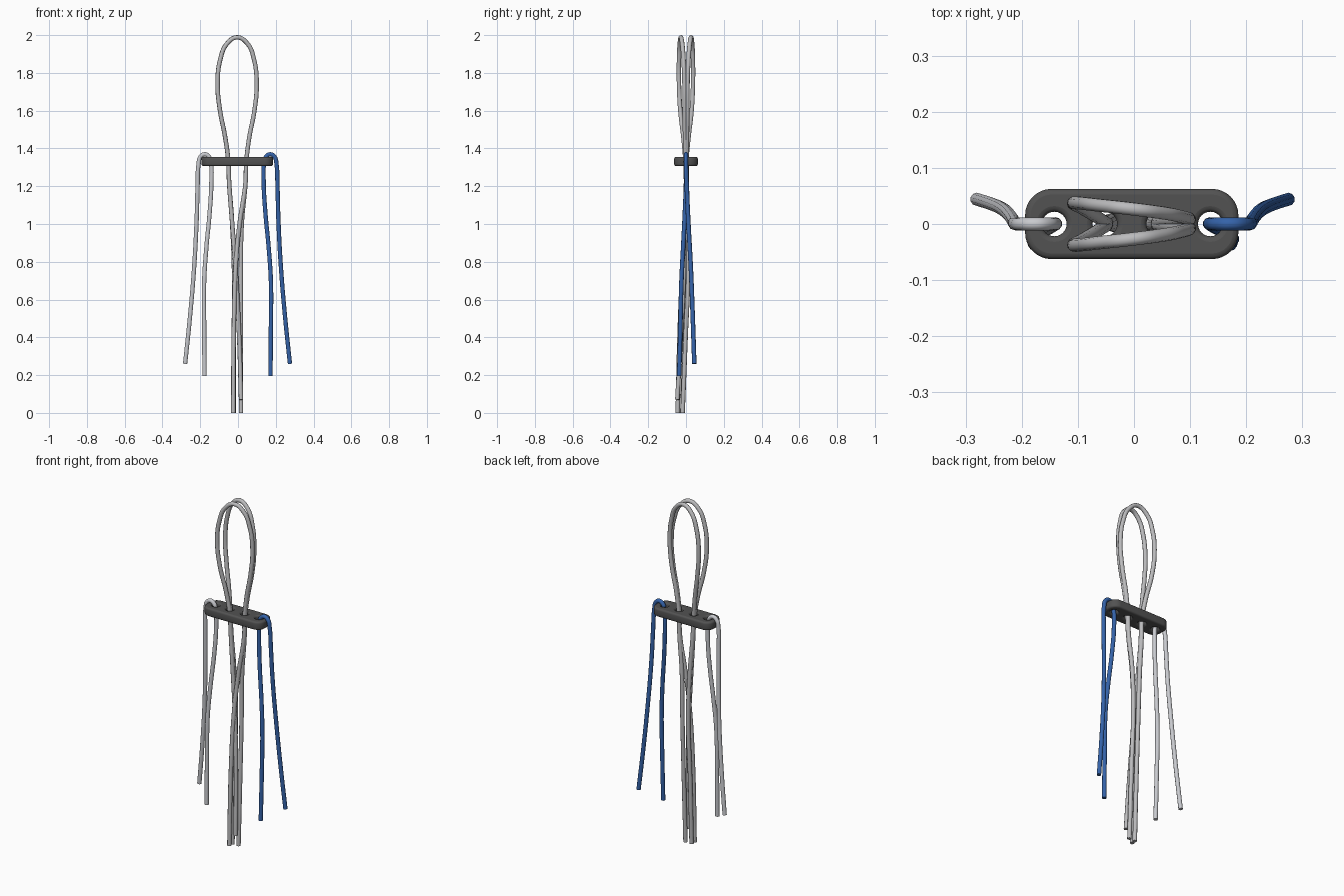
import bpy, math

if "Cube" in bpy.data.objects:
    bpy.data.objects.remove(bpy.data.objects["Cube"])


def material(name, rgb):
    m = bpy.data.materials.new(name)
    m.diffuse_color = (*rgb, 1)
    m.use_nodes = True
    m.node_tree.nodes["Principled BSDF"].inputs["Base Color"].default_value = m.diffuse_color
    return m


WHITE = material("white_cord", (0.58, 0.59, 0.62))
GREY = material("light_grey_cord", (0.50, 0.50, 0.51))
BLUE = material("blue", (0.035, 0.125, 0.40))
DARK = material("dark_grey", (0.085, 0.085, 0.085))


def finish(name, curve, mat):
    """Turn a curve into a mesh object with one colour."""
    curve.materials.append(mat)
    ob = bpy.data.objects.new(name, curve)
    bpy.context.collection.objects.link(ob)
    bpy.context.view_layer.update()
    bpy.ops.object.select_all(action='DESELECT')
    ob.select_set(True)
    bpy.context.view_layer.objects.active = ob
    bpy.ops.object.convert(target='MESH')
    bpy.ops.object.shade_smooth_by_angle(angle=math.radians(40))


def cord(name, pts, mat, radius=0.0118):
    """Round capped cord running smoothly through the points."""
    c = bpy.data.curves.new(name, 'CURVE')
    c.dimensions = '3D'
    c.bevel_depth = radius
    c.bevel_resolution = 3
    c.resolution_u = 8
    c.use_fill_caps = True
    s = c.splines.new('BEZIER')
    s.bezier_points.add(len(pts) - 1)
    for bp, p in zip(s.bezier_points, pts):
        bp.co = p
        bp.handle_left_type = bp.handle_right_type = 'AUTO'
    finish(name, c, mat)


def outline(curve, pts):
    s = curve.splines.new('POLY')
    s.points.add(len(pts) - 1)
    for sp, (x, y) in zip(s.points, pts):
        sp.co = (x, y, 0, 1)
    s.use_cyclic_u = True


def arc(cx, cy, r, a0, a1, n):
    return [(cx + r * math.cos(a0 + (a1 - a0) * i / n),
             cy + r * math.sin(a0 + (a1 - a0) * i / n)) for i in range(n + 1)]


# Spacer plate: rounded bar with four holes and softened edges
EDGE, CX, ZMID = 0.010, -0.004, 1.331
plate = bpy.data.curves.new("spacer_plate", 'CURVE')
plate.dimensions = '2D'
plate.fill_mode = 'BOTH'
plate.extrude = 0.014
plate.bevel_depth = EDGE
plate.bevel_resolution = 2
hx, hy, r = 0.190 - EDGE, 0.0625 - EDGE, 0.037
rim = []
for k, (sx, sy) in enumerate([(1, 1), (-1, 1), (-1, -1), (1, -1)]):
    rim += arc(CX + sx * (hx - r), sy * (hy - r), r, k * math.pi / 2, (k + 1) * math.pi / 2, 8)
outline(plate, rim)
for x in (-0.142, -0.052, 0.044, 0.136):
    outline(plate, arc(x, 0, 0.024 + EDGE * 0.8, 0, 2 * math.pi, 24)[:-1])
finish("spacer_plate", plate, DARK)
bpy.context.object.location.z = ZMID

# Side cords: hooked through the end holes, hanging as two strands
side = [(0.172, -0.036, 0.195), (0.174, -0.03, 0.45), (0.174, -0.024, 0.70),
        (0.162, -0.015, 0.88), (0.145, -0.006, 1.06), (0.136, 0, 1.22),
        (0.139, 0, 1.325), (0.150, 0, 1.358), (0.172, 0, 1.369), (0.194, 0, 1.355),
        (0.204, 0, 1.315), (0.209, 0.004, 1.20), (0.214, 0.012, 1.02),
        (0.228, 0.026, 0.76), (0.250, 0.036, 0.50), (0.275, 0.044, 0.26)]
cord("blue_side_cord", side, BLUE)
cord("white_side_cord", [(-x - 0.005, y, z) for x, y, z in side], WHITE)

# Centre cords: two tall loops spreading apart at the left, tails hanging below
left_up = [(-0.051, 0.003, 1.33), (-0.068, 0.014, 1.46), (-0.095, 0.030, 1.60),
           (-0.108, 0.037, 1.74), (-0.094, 0.037, 1.87), (-0.058, 0.033, 1.955)]
right_down = [(-0.004, 0.027, 1.988), (0.050, 0.020, 1.955), (0.085, 0.013, 1.87),
              (0.099, 0.008, 1.74), (0.087, 0.007, 1.60), (0.060, 0.005, 1.46),
              (0.044, 0.003, 1.33)]
loop = left_up + right_down

cross_left = [(0.016, -0.046, 0.07), (0.008, -0.030, 0.35), (-0.010, -0.012, 0.72),
              (-0.032, -0.004, 1.02), (-0.047, 0, 1.22)]
cross_right = [(0.040, 0, 1.22), (0.008, -0.006, 1.00), (-0.012, -0.018, 0.78),
               (-0.022, -0.033, 0.45), (-0.025, -0.044, 0.0)]
stay_left = [(-0.022, -0.020, 0.0), (-0.022, -0.006, 0.40), (-0.021, 0.010, 0.75),
             (-0.032, 0.009, 1.02), (-0.047, 0.005, 1.22)]
stay_right = [(0.040, 0.004, 1.22), (0.020, 0.010, 1.00), (0.015, 0.012, 0.75),
              (0.016, -0.002, 0.40), (0.016, -0.018, 0.0)]

cord("front_loop_cord", cross_left + [(x, -y, z) for x, y, z in loop] + cross_right, GREY)
cord("back_loop_cord", stay_left + loop + stay_right, GREY)
